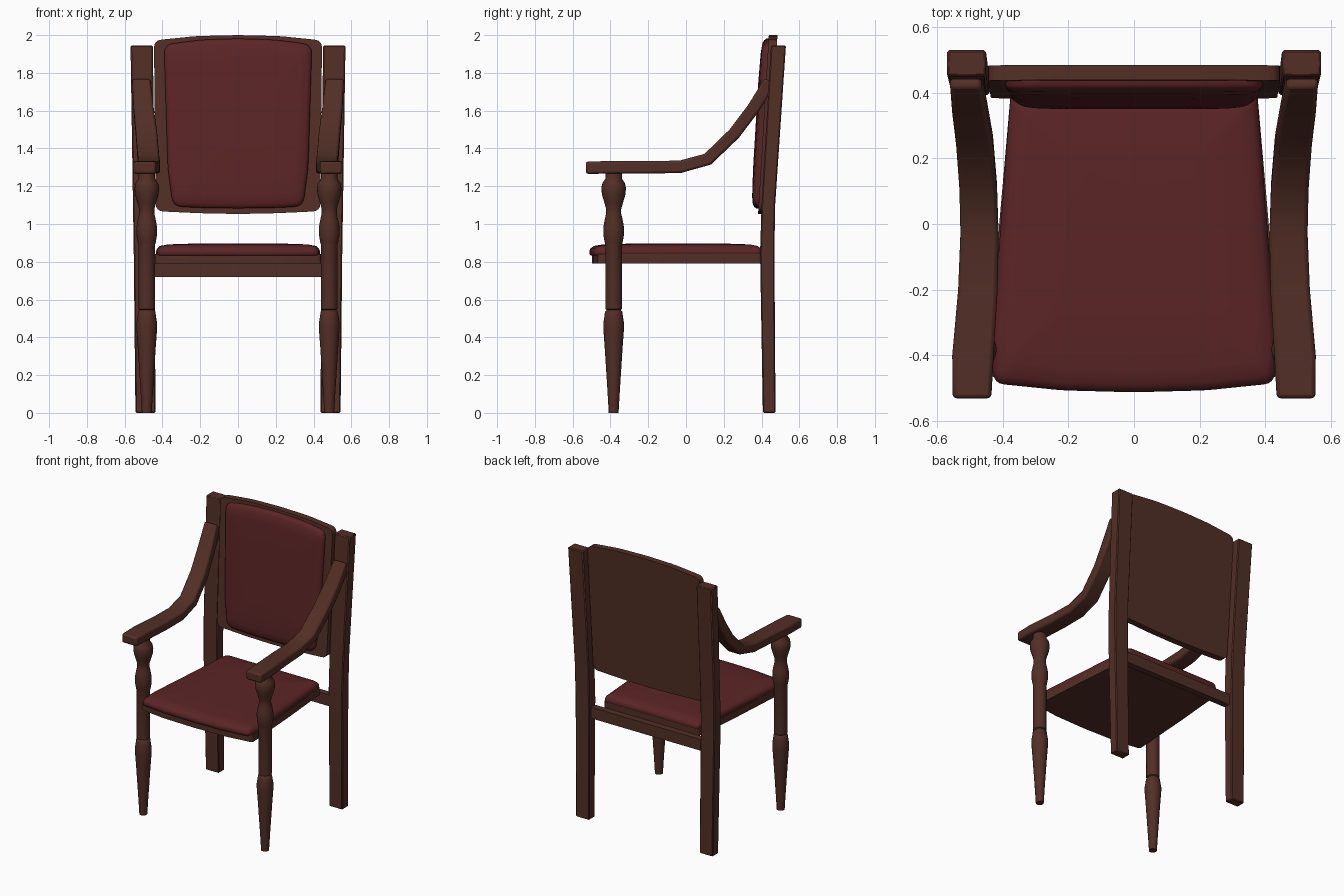
import bpy, bmesh, math
from mathutils import Vector

if "Cube" in bpy.data.objects:
    bpy.data.objects.remove(bpy.data.objects["Cube"])


def material(name, rgb):
    m = bpy.data.materials.new(name)
    m.diffuse_color = (*rgb, 1)
    m.use_nodes = True
    m.node_tree.nodes["Principled BSDF"].inputs["Base Color"].default_value = m.diffuse_color
    return m


WOOD = material("dark wood", (0.085, 0.028, 0.019))
RED = material("dark red leather", (0.105, 0.018, 0.019))


def loft(name, rings, mat, bevel=0.0, segments=2, angle=35):
    """Skin closed rings of equal length and cap both ends."""
    bm = bmesh.new()
    loops = [[bm.verts.new(p) for p in ring] for ring in rings]
    n = len(loops[0])
    for a, b in zip(loops, loops[1:]):
        for i in range(n):
            j = (i + 1) % n
            bm.faces.new((a[i], a[j], b[j], b[i]))
    bm.faces.new(loops[0][::-1])
    bm.faces.new(loops[-1])
    bmesh.ops.recalc_face_normals(bm, faces=bm.faces)
    mesh = bpy.data.meshes.new(name)
    bm.to_mesh(mesh)
    bm.free()
    mesh.materials.append(mat)
    ob = bpy.data.objects.new(name, mesh)
    bpy.context.collection.objects.link(ob)
    if bevel:
        mod = ob.modifiers.new("bevel", 'BEVEL')
        mod.width, mod.segments = bevel, segments
        mod.limit_method, mod.angle_limit = 'ANGLE', math.radians(40)
    bpy.ops.object.select_all(action='DESELECT')
    ob.select_set(True)
    bpy.context.view_layer.objects.active = ob
    bpy.ops.object.shade_smooth_by_angle(angle=math.radians(angle))
    return ob


def rounded(points, r, steps=5):
    """Round the corners of a 2D outline."""
    out, n = [], len(points)
    for i in range(n):
        p = Vector(points[i])
        a, b = Vector(points[i - 1]) - p, Vector(points[(i + 1) % n]) - p
        a, b = p + a.normalized() * r, p + b.normalized() * r
        for k in range(steps):
            t = k / (steps - 1)
            out.append(a * (1 - t) ** 2 + p * 2 * t * (1 - t) + b * t * t)
    return out


def mirrored(half):
    """Complete an outline given its x > 0 half (bottom to top, ends on x = 0)."""
    return half + [(-x, y) for x, y in half[-2:0:-1]]


def layers(outline, centre, steps, place):
    """Scaled copies of an outline at given depths."""
    c = Vector(centre)
    return [[place(*(c + (p - c) * s), d) for p in outline] for s, d in steps]


def flat(x, y, d):
    return (x, y, d)


def leaning(x, z, d):
    return (x, 0.382 + (z - 1.06) * 0.06 - d, z)


def box_ring(x0, x1, y0, y1, z):
    return [(x0, y0, z), (x1, y0, z), (x1, y1, z), (x0, y1, z)]


# Seat board and cushion
board = rounded(mirrored([(0, -0.497), (0.25, -0.49), (0.44, -0.465), (0.41, 0.0),
                          (0.375, 0.4), (0, 0.4)]), 0.02)
loft("seat_board", layers(board, (0, 0), [(1, 0.79), (1, 0.84)], flat), WOOD)

pad = rounded(mirrored([(0, -0.512), (0.22, -0.506), (0.425, -0.485), (0.435, -0.38),
                        (0.405, 0.0), (0.375, 0.4), (0, 0.4)]), 0.03)
loft("seat_cushion", layers(pad, (0, -0.02), [
    (0.985, 0.832), (1, 0.84), (1, 0.858), (0.985, 0.872), (0.95, 0.884),
    (0.85, 0.892), (0.5, 0.897)], flat), RED, angle=60)

# Rail between the back posts
loft("back_rail", [box_ring(-0.46, 0.46, 0.40, 0.445, z) for z in (0.72, 0.80)], WOOD)

# Backrest panel and its upholstery
panel = rounded(mirrored([(0, 1.053), (0.2, 1.057), (0.435, 1.068), (0.445, 1.972),
                          (0.22, 1.995), (0, 2.0)]), 0.04)
loft("back_panel", layers(panel, (0, 1.53), [(1, -0.046), (1, 0)], leaning), WOOD)

upholstery = rounded(mirrored([(0, 1.083), (0.18, 1.085), (0.345, 1.093), (0.372, 1.3),
                               (0.392, 1.95), (0.2, 1.975), (0, 1.982)]), 0.05)
loft("back_cushion", layers(upholstery, (0, 1.5), [
    (1, -0.005), (1, 0.012), (0.985, 0.022), (0.95, 0.031),
    (0.85, 0.037), (0.5, 0.041)], leaning), RED, angle=60)

# Turned front leg: (radius, height)
PROFILE = [(0.026, 0), (0.033, 0.12), (0.047, 0.34), (0.055, 0.45), (0.055, 0.475),
           (0.049, 0.51), (0.046, 0.535), (0.037, 0.545), (0.044, 0.55), (0.044, 0.89),
           (0.047, 0.90), (0.054, 0.94), (0.055, 0.98), (0.048, 1.02), (0.040, 1.055),
           (0.040, 1.08), (0.050, 1.115), (0.062, 1.155), (0.065, 1.19),
           (0.060, 1.215), (0.044, 1.24), (0.044, 1.275)]

# Arm path: (y, z, x centre, width)
ARM = [(-0.53, 1.298, 0.493, 0.118), (-0.40, 1.30, 0.490, 0.126),
       (-0.20, 1.30, 0.475, 0.120), (-0.03, 1.303, 0.470, 0.116),
       (0.115, 1.343, 0.474, 0.114), (0.255, 1.478, 0.485, 0.112),
       (0.355, 1.61, 0.500, 0.106), (0.445, 1.755, 0.512, 0.096)]

for side, s in (("left", -1), ("right", 1)):
    # Front leg
    loft(f"front_leg_{side}", [
        [(s * 0.483 + r * math.cos(a), -0.383 + r * math.sin(a), z)
         for a in (math.tau * k / 24 for k in range(24))] for r, z in PROFILE], WOOD)

    # Raked back post
    loft(f"back_post_{side}", [
        box_ring(s * x0, s * x1, y0, y1, z) for x0, x1, y0, y1, z in (
            (0.437, 0.543, 0.407, 0.474, 0), (0.441, 0.552, 0.392, 0.468, 0.85),
            (0.443, 0.556, 0.400, 0.472, 1.1), (0.450, 0.569, 0.450, 0.529, 1.945))],
        WOOD, bevel=0.006, segments=1)

    # Sweeping arm
    rings = []
    for i, (y, z, x, w) in enumerate(ARM):
        a, b = ARM[max(i - 1, 0)], ARM[min(i + 1, len(ARM) - 1)]
        t = Vector((0, b[0] - a[0], b[1] - a[1])).normalized()
        up = Vector((0, -t.z, t.y)) * 0.033
        c, dx = Vector((s * x, y, z)), Vector((s * w / 2, 0, 0))
        rings.append([c - dx - up, c + dx - up, c + dx + up, c - dx + up])
    loft(f"arm_{side}", rings, WOOD, bevel=0.012, segments=2)
